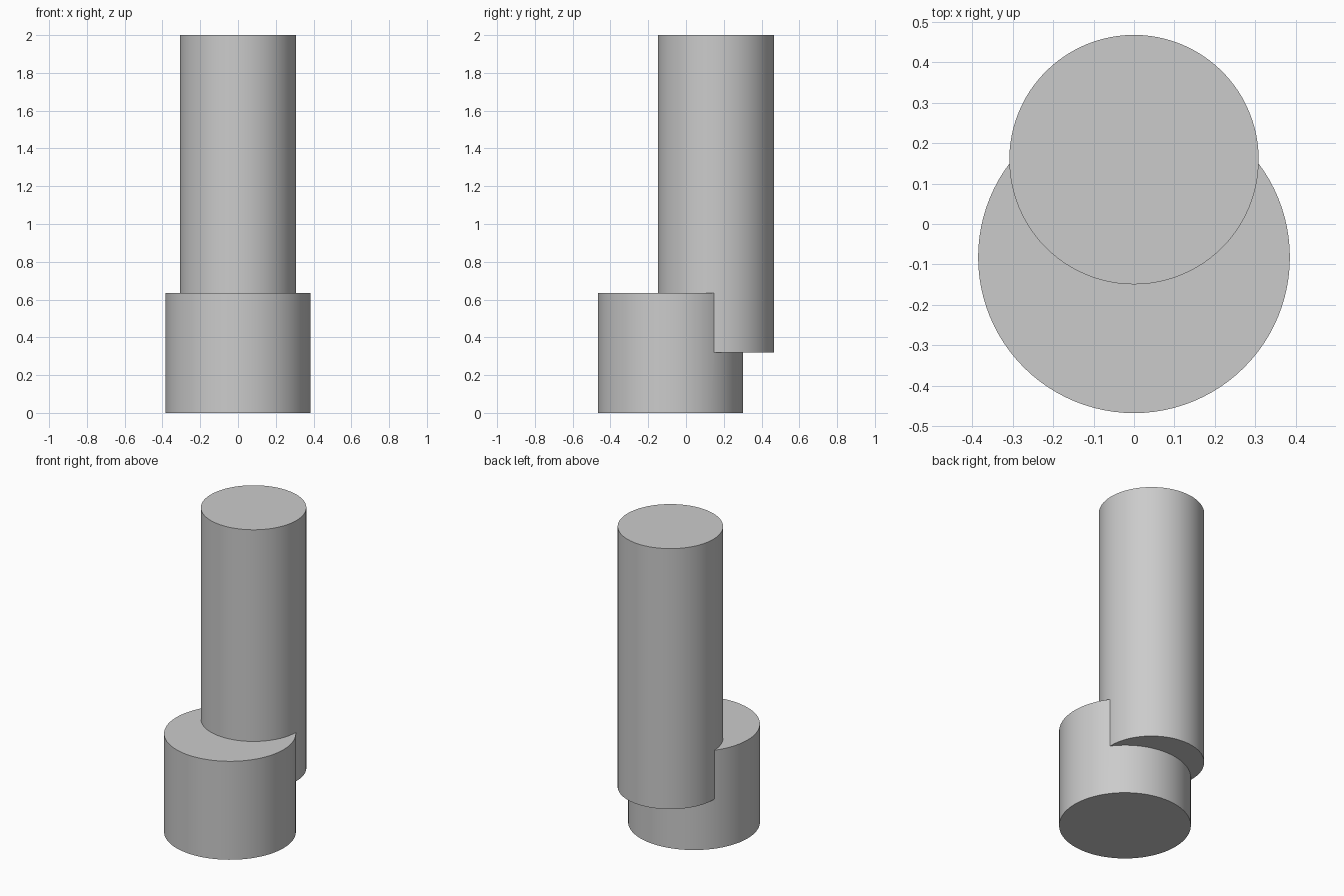
import bpy
import math

cube = bpy.data.objects.get("Cube")
if cube:
    bpy.data.objects.remove(cube, do_unlink=True)

grey = bpy.data.materials.new("light grey")
grey.use_nodes = True
colour = (0.6, 0.6, 0.6, 1)
grey.diffuse_color = colour
grey.node_tree.nodes["Principled BSDF"].inputs["Base Color"].default_value = colour


def cylinder(name, radius, y, bottom, top):
    bpy.ops.mesh.primitive_cylinder_add(
        vertices=96, radius=radius, depth=top - bottom,
        location=(0, y, (bottom + top) / 2))
    obj = bpy.context.object
    obj.name = obj.data.name = name
    obj.data.materials.append(grey)
    return obj


# Tall shaft, set off-centre towards the back
shaft = cylinder("shaft", 0.308, 0.159, 0.32, 2.0)

# Wide base, fused with the shaft into one solid
base = cylinder("base_with_shaft", 0.385, -0.082, 0.0, 0.635)
union = base.modifiers.new("fuse shaft", 'BOOLEAN')
union.operation = 'UNION'
union.solver = 'EXACT'
union.object = shaft
bpy.ops.object.modifier_apply(modifier=union.name)
bpy.data.objects.remove(shaft, do_unlink=True)

# Round walls smooth, rims sharp
bpy.ops.object.shade_smooth_by_angle(angle=math.radians(30))
